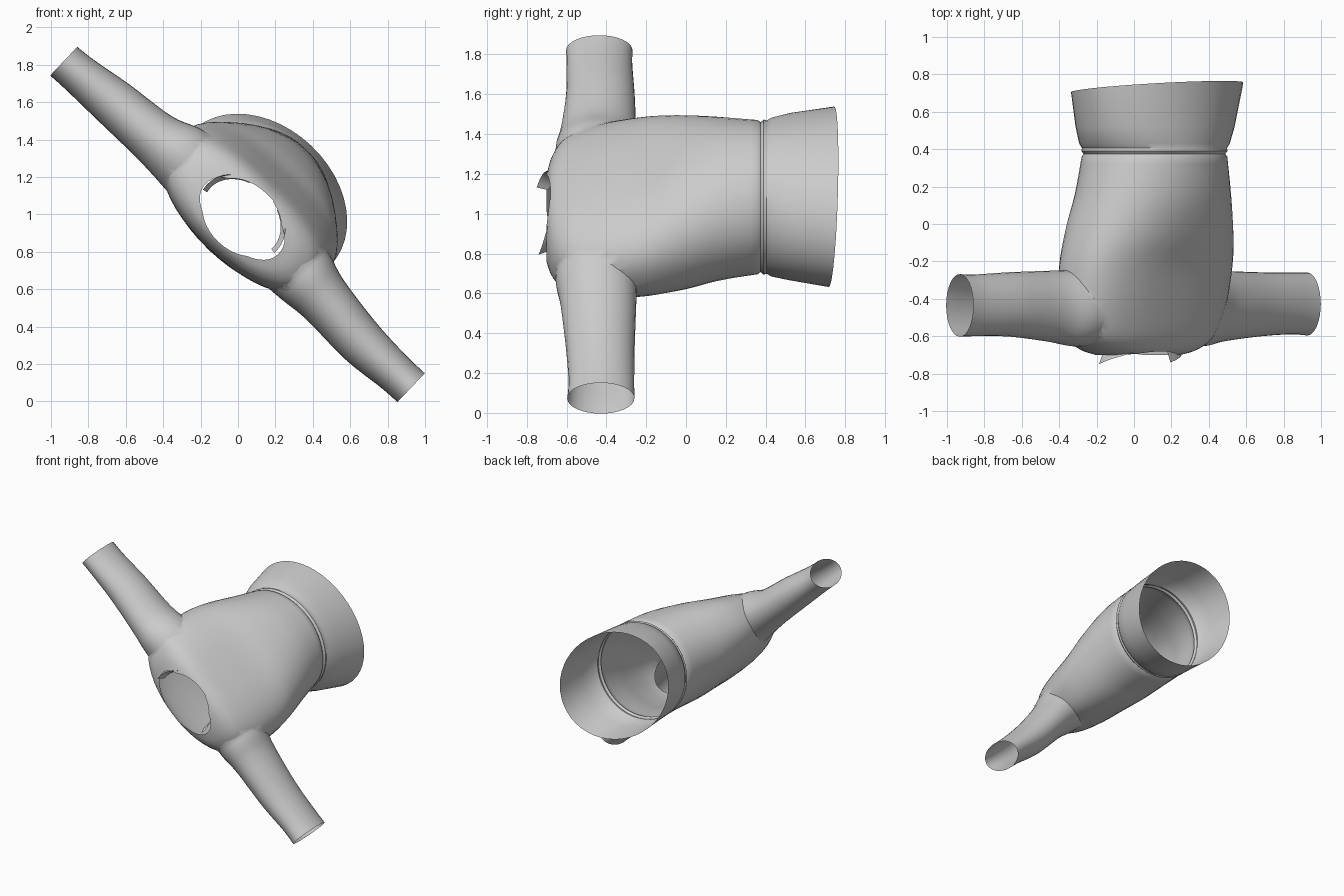
import bpy, bmesh, math
from mathutils import Vector

if "Cube" in bpy.data.objects:
    bpy.data.objects.remove(bpy.data.objects["Cube"])

C, S = math.cos(math.radians(43.4)), math.sin(math.radians(43.4))
U, V = Vector((C, 0, -S)), Vector((S, 0, C))   # along the arms / out of the chest
O = Vector((0, 0, .997))


def world(u, v, y):
    return O + U * u + V * v + Vector((0, y, 0))


def resample(rows, n):
    """Catmull-Rom through the rows of section values."""
    out = []
    for i in range(len(rows) - 1):
        p0, p1, p2 = rows[max(i - 1, 0)], rows[i], rows[i + 1]
        p3 = rows[min(i + 2, len(rows) - 1)]
        for k in range(n):
            t = k / n
            out.append([0.5 * (2 * b + (c - a) * t + (2 * a - 5 * b + 4 * c - d) * t * t
                               + (3 * b - a - 3 * c + d) * t ** 3)
                        for a, b, c, d in zip(p0, p1, p2, p3)])
    return out + [list(rows[-1])]


def add_object(name, bm):
    me = bpy.data.meshes.new(name)
    bm.to_mesh(me)
    bm.free()
    ob = bpy.data.objects.new(name, me)
    bpy.context.collection.objects.link(ob)
    return ob


def loft(name, rings):
    """Closed solid through a list of point rings."""
    bm = bmesh.new()
    loops = [[bm.verts.new(p) for p in r] for r in rings]
    n = len(loops[0])
    for a, b in zip(loops, loops[1:]):
        for i in range(n):
            bm.faces.new((a[i], a[(i + 1) % n], b[(i + 1) % n], b[i]))
    bm.faces.new(loops[0])
    bm.faces.new(loops[-1])
    bmesh.ops.recalc_face_normals(bm, faces=bm.faces[:])
    return add_object(name, bm)


def circle(n, power=2.0):
    # the chest side (upper half) takes the squarer section, the back stays rounder
    for i in range(n):
        t = 2 * math.pi * i / n
        c, s = math.cos(t), math.sin(t)
        p = power if s >= 0 else min(power, 2.15)
        yield (math.copysign(abs(c) ** (2 / p), c), math.copysign(abs(s) ** (2 / p), s))


def y_tube(name, rows, n=48):
    # row: y, centre u, centre v, half u, half v, roundness
    return loft(name, [[world(u + a * c, v + b * s, y) for c, s in circle(n, p)]
                       for y, u, v, a, b, p in rows])


def u_tube(name, rows, n=32):
    # row: u, centre y, centre v, half y, half v
    return loft(name, [[world(u, v + b * s, y + a * c) for c, s in circle(n)]
                       for u, y, v, a, b in rows])


def boolean(ob, other, op):
    m = ob.modifiers.new("bool", 'BOOLEAN')
    m.operation, m.solver, m.object = op, 'EXACT', other
    bpy.context.view_layer.objects.active = ob
    bpy.ops.object.modifier_apply(modifier=m.name)
    bpy.data.objects.remove(other)


# Torso: shoulders at -y, flared hem band at +y
body = resample([(-.70, .03, .0, .27, .15, 2.2), (-.67, .025, .005, .38, .195, 2.4),
                 (-.60, .02, .01, .48, .232, 2.6), (-.45, .02, .025, .535, .262, 2.7),
                 (-.23, .02, .055, .545, .295, 2.6), (-.05, .02, .092, .515, .335, 2.25),
                 (.15, .02, .125, .46, .36, 2.05), (.36, .02, .138, .41, .366, 2)], 4)
hem = [(.375, .02, .138, .398, .356, 2), (.39, .02, .138, .411, .369, 2),
       (.405, .02, .138, .408, .364, 2), (.43, .02, .138, .43, .370, 2),
       (.52, .021, .142, .465, .376, 2), (.73, .028, .145, .515, .39, 2),
       (.85, .03, .148, .53, .398, 2)]
shirt = y_tube("shirt_body", body + hem)

# Sleeves, joined to the torso
left = [(-.25, -.44, .02, .20, .20), (-.45, -.45, .02, .205, .18), (-.62, -.44, -.005, .19, .145),
        (-.9, -.43, -.02, .172, .128), (-1.15, -.435, -.038, .165, .108),
        (-1.3, -.435, -.045, .17, .106)]
right = [(.25, -.44, .02, .20, .20), (.48, -.45, .01, .205, .178), (.65, -.44, -.01, .19, .145),
         (.95, -.43, -.04, .172, .127), (1.2, -.425, -.037, .165, .108),
         (1.36, -.43, -.034, .172, .107)]
for name, rows in (("left_sleeve", left), ("right_sleeve", right)):
    boolean(shirt, u_tube(name, resample(rows, 5)), 'UNION')

# Neck opening: cut a pocket, its walls are deleted below
NU, NV, NA, NB = .024, .005, .235, .182
boolean(shirt, y_tube("neck_cutter", [(y, NU, NV, NA, NB, 2) for y in (-1, -.4)], 40), 'DIFFERENCE')

bm = bmesh.new()
bm.from_mesh(shirt.data)
pocket = []
for f in bm.faces:
    p = f.calc_center_median() - O
    if p.y < -.3 and ((p.dot(U) - NU) / NA) ** 2 + ((p.dot(V) - NV) / NB) ** 2 < .9999:
        pocket.append(f)
bmesh.ops.delete(bm, geom=pocket, context='FACES')

# Open the cuffs and the slightly slanted hem
for co, no in ((world(-1.242, 0, 0), -U), (world(1.307, 0, 0), U),
               (Vector((.11, .73, 1.08)), Vector((-.07, 1, -.05)))):
    bmesh.ops.bisect_plane(bm, geom=bm.verts[:] + bm.edges[:] + bm.faces[:],
                           plane_co=co, plane_no=no, clear_outer=True)
bm.to_mesh(shirt.data)
bm.free()


# Collar strips standing on the neck edge
def collar(name, t0, t1, y0, y1, n=8):
    bm = bmesh.new()
    rows = []
    for i in range(n + 1):
        k = i / n
        t = math.radians(t0 + (t1 - t0) * k)
        y = y0 + (y1 - y0) * k
        rows.append([bm.verts.new(world(NU + (NA + r) * math.cos(t), NV + (NB + r) * math.sin(t), y + d))
                     for r, d in ((-.004, 0), (.022, -.06))])
    for a, b in zip(rows, rows[1:]):
        bm.faces.new((a[0], b[0], b[1], a[1]))
    return add_object(name, bm)


parts = [shirt, collar("collar_left", 190, 115, -.69, -.61),
         collar("collar_right", 62, -5, -.61, -.68)]
bpy.ops.object.select_all(action='DESELECT')
for ob in parts:
    ob.select_set(True)
bpy.context.view_layer.objects.active = shirt
bpy.ops.object.shade_smooth_by_angle(angle=math.radians(40))
